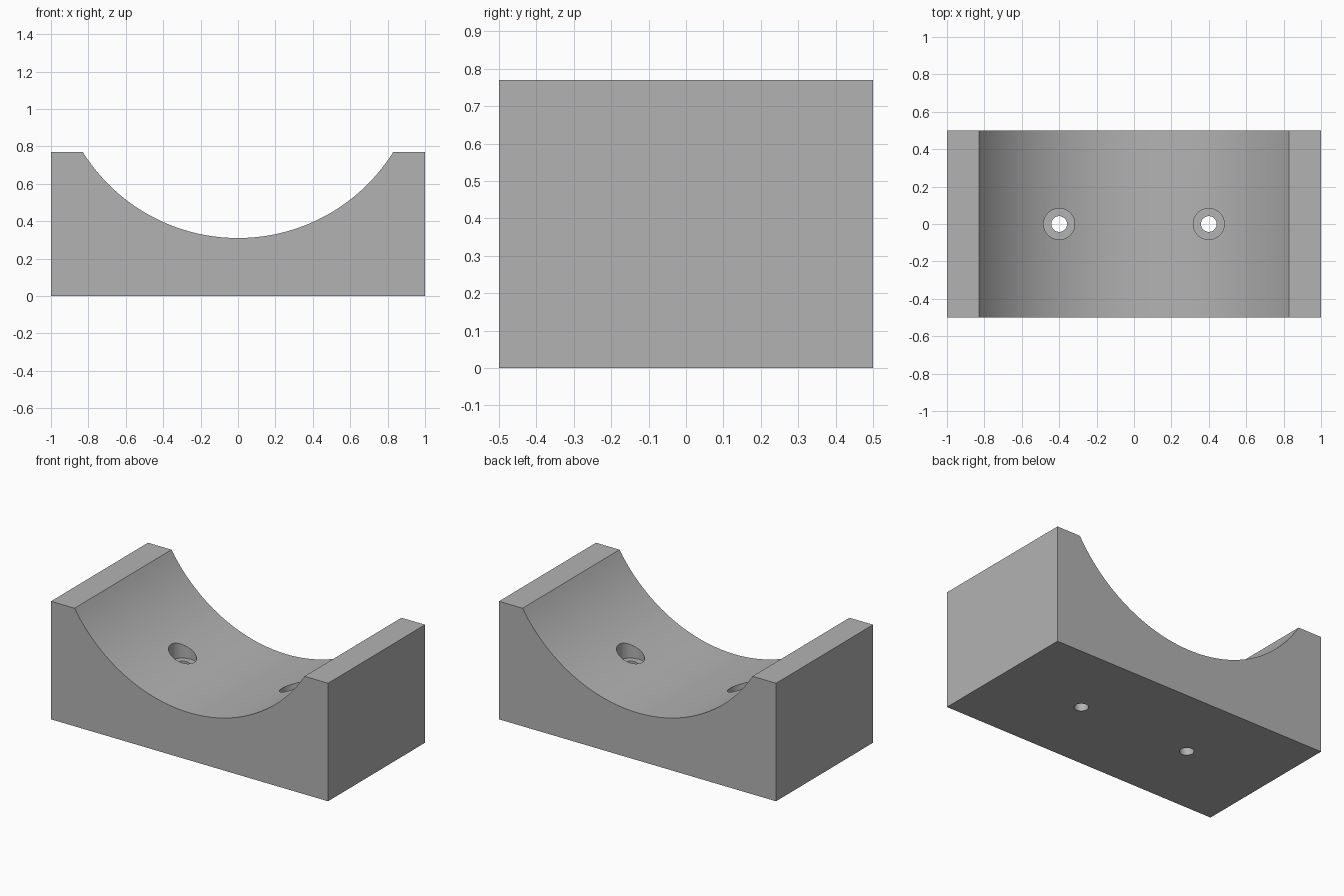
import bpy, math

if "Cube" in bpy.data.objects:
    bpy.data.objects.remove(bpy.data.objects["Cube"], do_unlink=True)

HALF_W, HALF_D, HEIGHT = 1.0, 0.5, 0.77
RIM_X, LOW_Z = 0.83, 0.31
SAG = HEIGHT - LOW_Z
RADIUS = (RIM_X ** 2 + SAG ** 2) / (2 * SAG)
STEPS = 64

gray = bpy.data.materials.new("plain gray")
gray.use_nodes = True
color = (0.45, 0.45, 0.45, 1)
gray.diffuse_color = color
gray.node_tree.nodes["Principled BSDF"].inputs["Base Color"].default_value = color

# Cradle profile: a block with a circular saddle, extruded front to back
sweep = math.asin(RIM_X / RADIUS)
angles = [sweep * (1 - 2 * i / STEPS) for i in range(STEPS + 1)]
profile = [(-HALF_W, HEIGHT), (-HALF_W, 0), (HALF_W, 0), (HALF_W, HEIGHT)]
profile += [(RADIUS * math.sin(a), LOW_Z + RADIUS * (1 - math.cos(a))) for a in angles]
n = len(profile)
verts = [(x, y, z) for y in (-HALF_D, HALF_D) for x, z in profile]
faces = [tuple(range(n)), tuple(reversed(range(n, 2 * n)))]
faces += [(i, i + n, (i + 1) % n + n, (i + 1) % n) for i in range(n)]
mesh = bpy.data.meshes.new("saddle_block")
mesh.from_pydata(verts, [], faces)
mesh.materials.append(gray)
block = bpy.data.objects.new("saddle_block", mesh)
bpy.context.collection.objects.link(block)


def drill(name, x, radius, bottom, top):
    """Cut a vertical round hole into the block."""
    bpy.ops.mesh.primitive_cylinder_add(
        vertices=48, radius=radius, depth=top - bottom,
        location=(x, 0, (top + bottom) / 2))
    cutter = bpy.context.object
    cutter.name = name
    cutter.data.materials.append(gray)
    mod = block.modifiers.new(name, "BOOLEAN")
    mod.operation = "DIFFERENCE"
    mod.solver = "EXACT"
    mod.object = cutter
    bpy.ops.object.select_all(action="DESELECT")
    block.select_set(True)
    bpy.context.view_layer.objects.active = block
    bpy.ops.object.modifier_apply(modifier=name)
    bpy.data.objects.remove(cutter, do_unlink=True)


# Two counterbored screw holes
for side, x in (("right", -0.4), ("left", 0.4)):
    drill(side + "_counterbore", x, 0.083, 0.33, 1)
    drill(side + "_screw_hole", x, 0.042, -0.2, 1)

bpy.ops.object.shade_smooth_by_angle(angle=math.radians(25))
